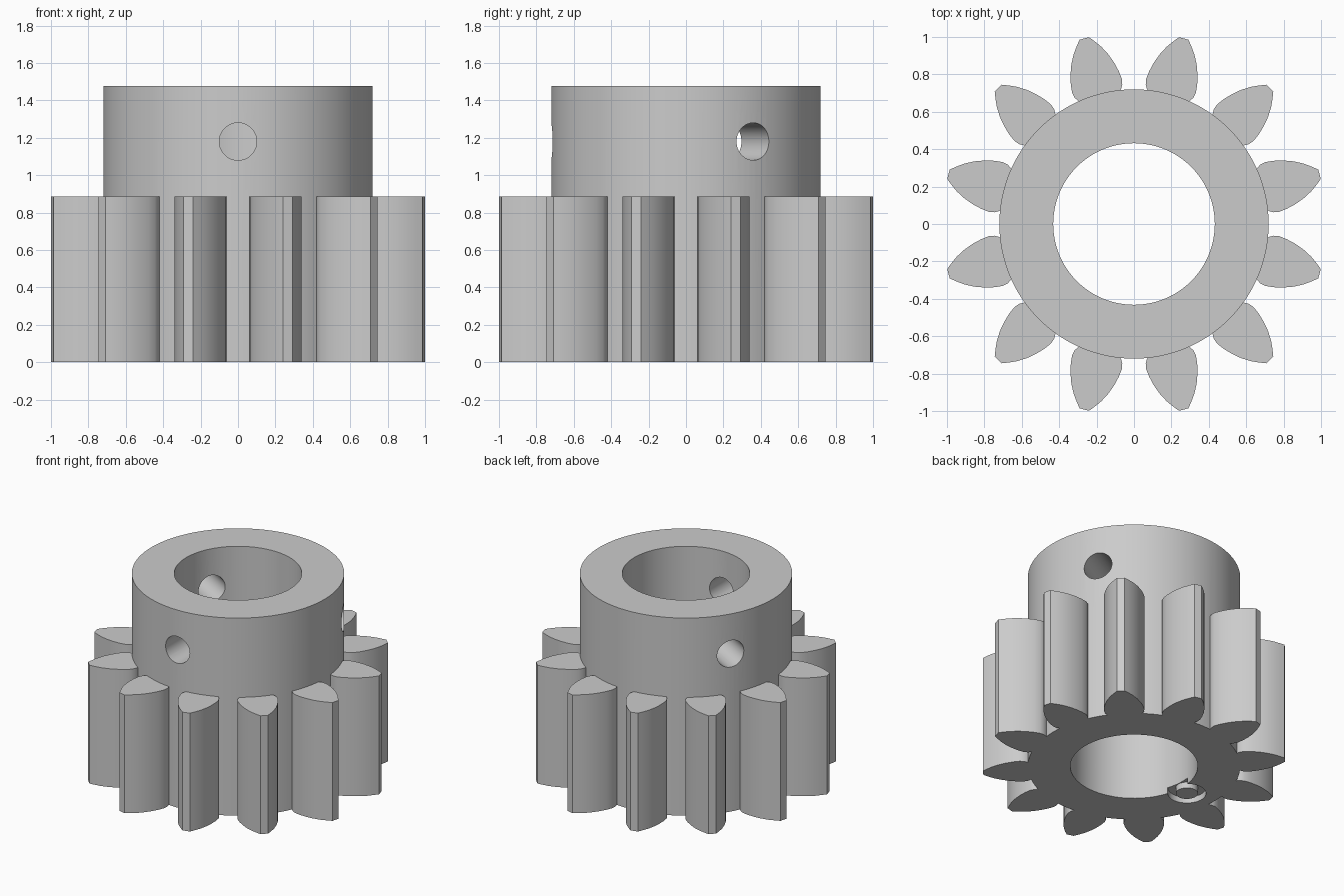
import bpy, bmesh, math
from mathutils import Matrix, Vector

cube = bpy.data.objects.get("Cube")
if cube:
    bpy.data.objects.remove(cube, do_unlink=True)

HUB_R, BORE_R, HUB_H = 0.72, 0.432, 1.478
TOOTH_H, TEETH = 0.885, 12
HOLE_R, HOLE_Z = 0.1, 1.18

grey = bpy.data.materials.new("plain grey")
grey.use_nodes = True
grey.diffuse_color = (0.6, 0.6, 0.6, 1)
grey.node_tree.nodes["Principled BSDF"].inputs["Base Color"].default_value = grey.diffuse_color


def add_object(name, bm):
    bmesh.ops.recalc_face_normals(bm, faces=bm.faces)
    mesh = bpy.data.meshes.new(name)
    bm.to_mesh(mesh)
    bm.free()
    mesh.materials.append(grey)
    obj = bpy.data.objects.new(name, mesh)
    bpy.context.collection.objects.link(obj)
    return obj


def add_cylinder(bm, radius, height, matrix, segments=48):
    bmesh.ops.create_cone(bm, cap_ends=True, segments=segments, radius1=radius,
                          radius2=radius, depth=height, matrix=matrix)


def cylinder(name, radius, z0, z1, x=0, y=0, segments=48):
    bm = bmesh.new()
    add_cylinder(bm, radius, z1 - z0, Matrix.Translation((x, y, (z0 + z1) / 2)), segments)
    return add_object(name, bm)


def combine(target, other, operation):
    other.hide_render = True
    mod = target.modifiers.new(operation, 'BOOLEAN')
    mod.operation = operation
    mod.solver = 'EXACT'
    mod.object = other
    bpy.context.view_layer.objects.active = target
    bpy.ops.object.modifier_apply(modifier=mod.name)
    bpy.data.objects.remove(other, do_unlink=True)


# Gear teeth: (radius, half width) along one flank, mirrored and repeated
flank = [(0.69, 0.1), (0.715, 0.12), (0.735, 0.132), (0.765, 0.138), (0.81, 0.133),
         (0.86, 0.121), (0.91, 0.103), (0.96, 0.077), (1.0, 0.048), (1.027, 0.026)]
outline = flank + [(r, -w) for r, w in reversed(flank)]
bm = bmesh.new()
for i in range(TEETH):
    turn = Matrix.Rotation(math.tau * (i + 0.5) / TEETH, 3, 'Z')
    face = bm.faces.new([bm.verts.new(turn @ Vector((r, w, 0))) for r, w in outline])
    side = bmesh.ops.extrude_face_region(bm, geom=[face], use_keep_orig=True)
    top = [g for g in side["geom"] if isinstance(g, bmesh.types.BMVert)]
    bmesh.ops.translate(bm, verts=top, vec=(0, 0, TOOTH_H))
teeth = add_object("teeth", bm)

# Hub with bore
gear = cylinder("pinion_gear", HUB_R, 0, HUB_H, segments=128)
combine(gear, teeth, 'UNION')
combine(gear, cylinder("bore_cutter", BORE_R, -0.1, HUB_H + 0.1, segments=96), 'DIFFERENCE')

# Three radial screw holes
bm = bmesh.new()
for angle in (-90, 30, 150):
    add_cylinder(bm, HOLE_R, 0.7, Matrix.Rotation(math.radians(angle), 4, 'Z')
                 @ Matrix.Translation((0.6, 0, HOLE_Z)) @ Matrix.Rotation(math.pi / 2, 4, 'Y'))
combine(gear, add_object("screw_hole_cutter", bm), 'DIFFERENCE')

# Shallow ring groove under the base, breaking into the bore
groove = cylinder("groove_cutter", 0.13, -0.05, 0.045, -0.51, -0.05)
combine(groove, cylinder("groove_core", 0.075, -0.1, 0.1, -0.51, -0.05), 'DIFFERENCE')
combine(gear, groove, 'DIFFERENCE')

# Smooth round walls, crisp corners
bpy.ops.object.select_all(action='DESELECT')
gear.select_set(True)
bpy.context.view_layer.objects.active = gear
bpy.ops.object.shade_smooth_by_angle(angle=math.radians(30))
